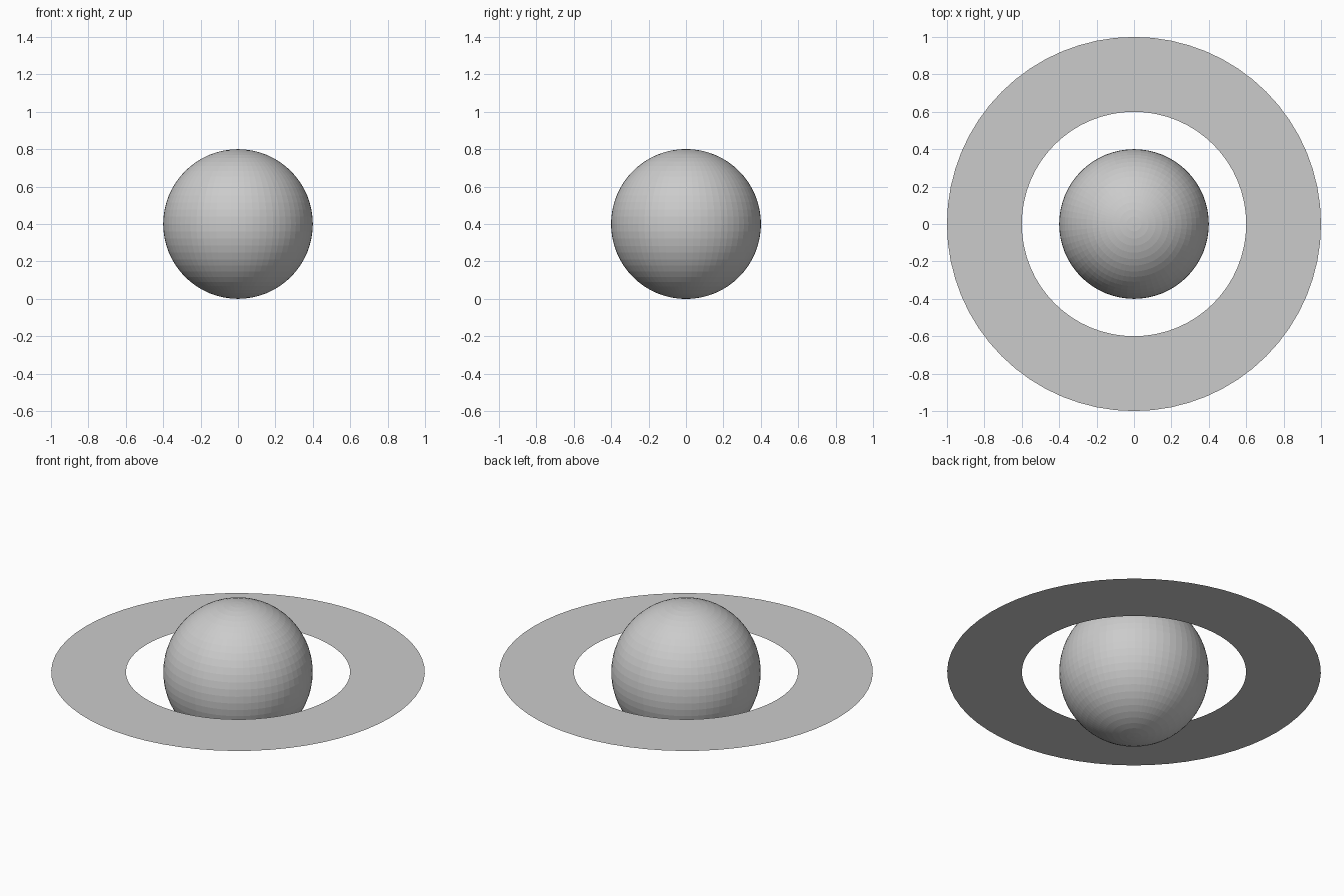
import bpy, bmesh, math

if "Cube" in bpy.data.objects:
    bpy.data.objects.remove(bpy.data.objects["Cube"])

SEGMENTS = 64
CENTRE_Z = 0.4

# Planet ball: finely faceted sphere resting on z = 0
bpy.ops.mesh.primitive_uv_sphere_add(segments=SEGMENTS, ring_count=32,
                                     radius=0.4, location=(0, 0, CENTRE_Z))
bpy.context.object.name = "planet"

# Flat ring: paper-thin annulus around the equator
bm = bmesh.new()
loops = []
for radius in (0.6, 1.0):
    loops.append([bm.verts.new((radius * math.cos(a), radius * math.sin(a), 0))
                  for a in (2 * math.pi * i / SEGMENTS for i in range(SEGMENTS))])
inner, outer = loops
for i in range(SEGMENTS):
    j = (i + 1) % SEGMENTS
    bm.faces.new((inner[i], outer[i], outer[j], inner[j]))
mesh = bpy.data.meshes.new("ring")
bm.to_mesh(mesh)
bm.free()
ring = bpy.data.objects.new("ring", mesh)
ring.location.z = CENTRE_Z
bpy.context.collection.objects.link(ring)
